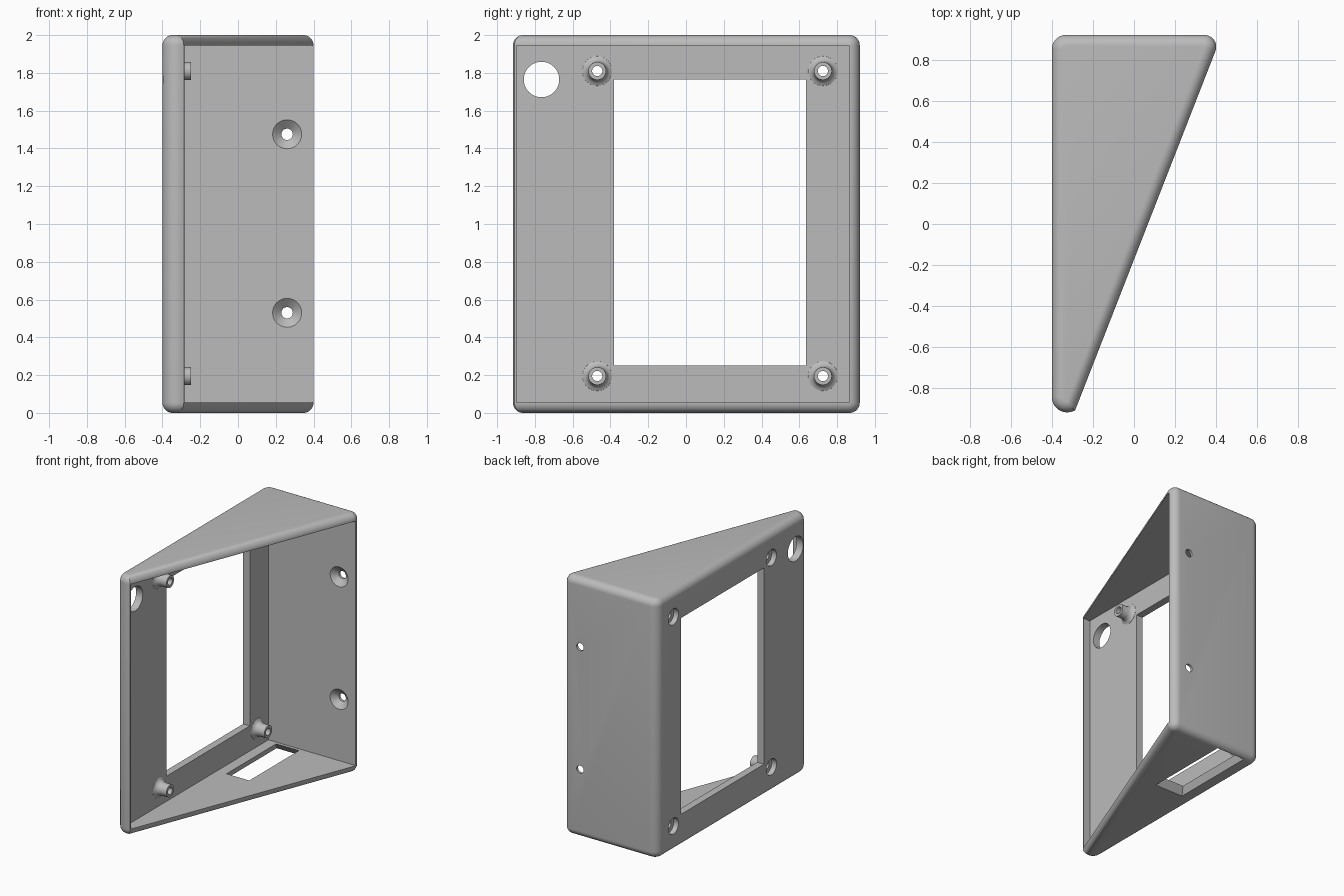
import bpy, bmesh, math
from mathutils import Vector, Matrix

cube = bpy.data.objects.get("Cube")
if cube:
    bpy.data.objects.remove(cube)

grey = bpy.data.materials.new("light_grey")
grey.use_nodes = True
colour = (0.5, 0.5, 0.5, 1)
grey.diffuse_color = colour
grey.node_tree.nodes["Principled BSDF"].inputs["Base Color"].default_value = colour

HEIGHT, WALL, EDGE = 2.0, 0.056, 0.054
INNER_X, INNER_BACK = -0.343, 0.862
ALONG_X = Matrix.Rotation(math.pi / 2, 4, 'Y')    # local z to +x
ALONG_Y = Matrix.Rotation(-math.pi / 2, 4, 'X')   # local z to +y


def make_object(name, bm):
    bmesh.ops.recalc_face_normals(bm, faces=bm.faces)
    mesh = bpy.data.meshes.new(name)
    bm.to_mesh(mesh)
    bm.free()
    mesh.materials.append(grey)
    obj = bpy.data.objects.new(name, mesh)
    bpy.context.scene.collection.objects.link(obj)
    return obj


def box(lo, hi, flare=(0, 0)):
    """Box cutter; flare widens its lower end in x and y."""
    bm = bmesh.new()
    bmesh.ops.create_cube(bm, size=1)
    lo, hi = Vector(lo), Vector(hi)
    for v in bm.verts:
        side = v.co * 2
        low = v.co.z < 0
        v.co = (lo + hi) / 2 + v.co * (hi - lo)
        if low:
            v.co.x += side.x * flare[0]
            v.co.y += side.y * flare[1]
    return make_object("cutter", bm)


def cone(start, axis, length, r1, r2):
    """Round cutter running from start along the axis."""
    bm = bmesh.new()
    mat = Matrix.Translation(start) @ axis @ Matrix.Translation((0, 0, length / 2))
    bmesh.ops.create_cone(bm, cap_ends=True, segments=40, radius1=r1, radius2=r2,
                          depth=length, matrix=mat)
    return make_object("cutter", bm)


# Wedge outline: corner x, y and rounding radius
CORNERS = [(-0.4, -0.944, 0.075), (-0.287, -0.908, 0),
           (0.427, 0.92, 0.058), (-0.4, 0.92, 0.07)]


def outline(inset, steps=10):
    points = []
    for i, (x, y, radius) in enumerate(CORNERS):
        here = Vector((x, y))
        before = (here - Vector(CORNERS[i - 1][:2])).normalized()
        after = (Vector(CORNERS[(i + 1) % 4][:2]) - here).normalized()
        inward = (after - before).normalized()
        half = before.angle(-after) / 2
        centre = here + inward * (radius or inset) / math.sin(half)
        if not radius:
            points.append(centre)
            continue
        n0, n1 = (Vector((d.y, -d.x)) for d in (before, after))
        turn = math.pi - 2 * half
        start = math.atan2(n0.y, n0.x)
        for k in range(steps + 1):
            a = start + turn * k / steps
            points.append(centre + (radius - inset) * Vector((math.cos(a), math.sin(a))))
    return points


# Outer wedge: stacked outlines with rounded upper and lower rims
bm = bmesh.new()
levels = []
for k in range(9):
    a = math.pi / 2 * k / 8
    levels.append((EDGE * (1 - math.sin(a)), EDGE * (1 - math.cos(a))))
levels += [(inset, HEIGHT - z) for inset, z in reversed(levels)]
rings = [[bm.verts.new((p.x, p.y, z)) for p in outline(inset)] for inset, z in levels]
for lower, upper in zip(rings, rings[1:]):
    n = len(lower)
    for i in range(n):
        j = (i + 1) % n
        bm.faces.new((lower[i], lower[j], upper[j], upper[i]))
bm.faces.new(rings[0][::-1])
bm.faces.new(rings[-1])
housing = make_object("housing", bm)

# Cavity, display window, cable slot and round button hole
cutters = [
    box((INNER_X, -0.898, WALL), (1, INNER_BACK, HEIGHT - WALL)),
    box((-0.6, -0.38, 0.25), (-0.2, 0.635, 1.765)),
    box((-0.25, 0.25, -0.01), (-0.077, 0.82, 0.08), flare=(0.04, 0.065)),
    cone((-0.5, -0.765, 1.765), ALONG_X, 0.2, 0.094, 0.094),
]
# Countersunk mounting holes in the back wall
for z in (0.53, 1.475):
    cutters.append(cone((0.26, 0.8, z), ALONG_Y, 0.2, 0.03, 0.03))
    cutters.append(cone((0.26, INNER_BACK - 0.001, z), ALONG_Y, 0.04, 0.078, 0.03))
# Screw holes with wide outer recesses in the face plate
posts = [(y, z) for y in (-0.47, 0.725) for z in (0.195, 1.81)]
for y, z in posts:
    cutters.append(cone((-0.5, y, z), ALONG_X, 0.2, 0.027, 0.027))
    cutters.append(cone((-0.45, y, z), ALONG_X, 0.09, 0.062, 0.062))

for cutter in cutters:
    cutter.hide_render = True
    mod = housing.modifiers.new("cut", 'BOOLEAN')
    mod.operation, mod.solver, mod.object = 'DIFFERENCE', 'EXACT', cutter
graph = bpy.context.evaluated_depsgraph_get()
cut_mesh = bpy.data.meshes.new_from_object(housing.evaluated_get(graph))
housing.modifiers.clear()
housing.data = cut_mesh
cut_mesh.materials.clear()
cut_mesh.materials.append(grey)
for poly in cut_mesh.polygons:
    poly.material_index = 0
for cutter in cutters:
    bpy.data.objects.remove(cutter)

# Hollow standoffs with flared feet: radius and x of the section
SECTION = [(0.027, -0.348), (0.08, -0.348), (0.078, -0.342), (0.064, -0.336),
           (0.054, -0.324), (0.048, -0.305), (0.047, -0.25), (0.027, -0.25)]
parts = [housing]
for number, (y, z) in enumerate(posts, 1):
    bm = bmesh.new()
    verts = [bm.verts.new((x, y + r, z)) for r, x in SECTION]
    edges = [bm.edges.new((verts[i - 1], verts[i])) for i in range(len(verts))]
    bmesh.ops.spin(bm, geom=verts + edges, cent=(0, y, z), axis=(1, 0, 0),
                   angle=math.tau, steps=40)
    bmesh.ops.remove_doubles(bm, verts=bm.verts, dist=0.0001)
    parts.append(make_object(f"standoff_{number}", bm))

# Smooth rounded surfaces, sharp edges kept
bpy.ops.object.select_all(action='DESELECT')
for obj in parts:
    obj.select_set(True)
bpy.context.view_layer.objects.active = housing
bpy.ops.object.shade_smooth_by_angle(angle=math.radians(30))
